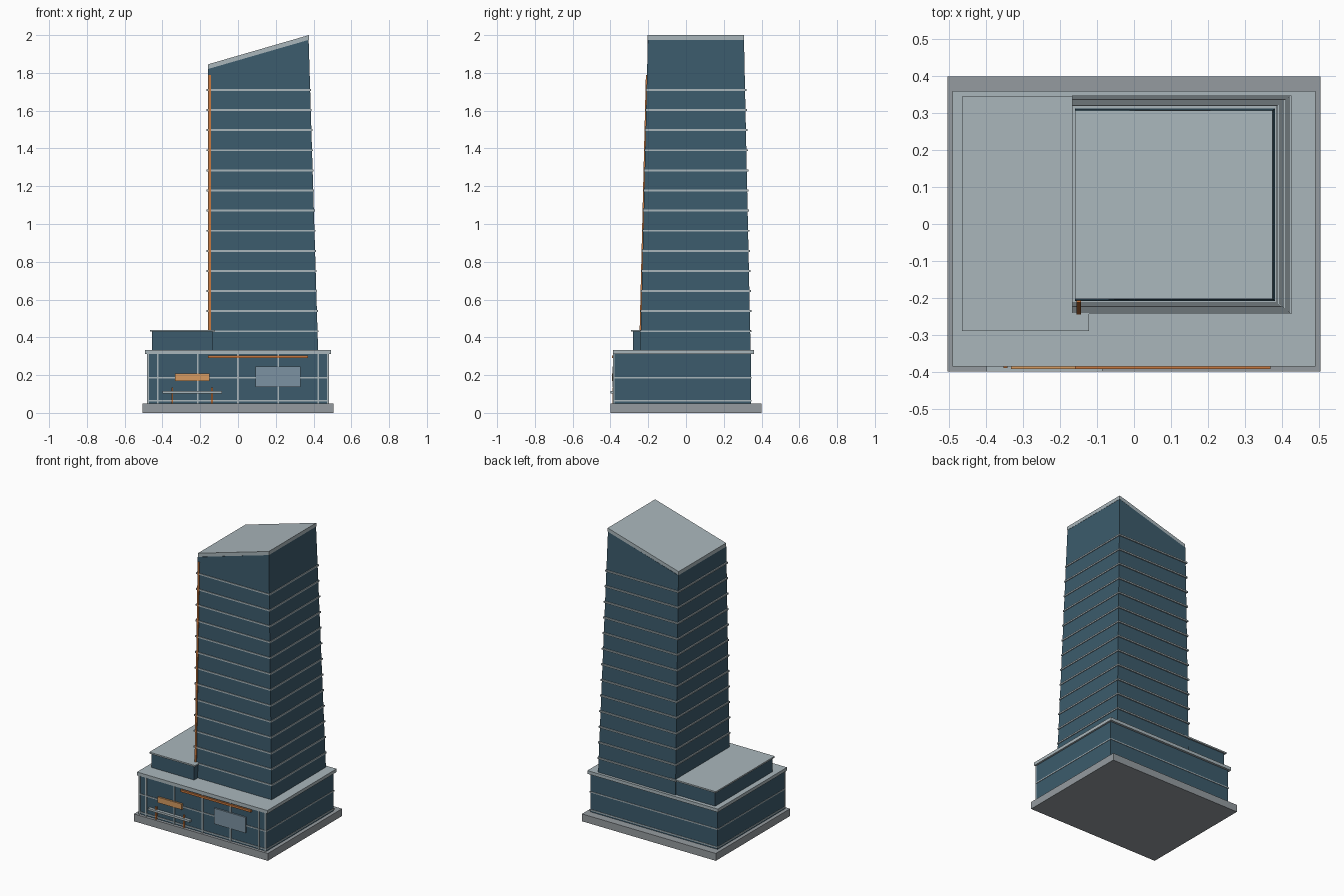
import bpy

if "Cube" in bpy.data.objects:
    bpy.data.objects.remove(bpy.data.objects["Cube"])


def mat(name, r, g, b):
    m = bpy.data.materials.new(name)
    m.diffuse_color = (r, g, b, 1)
    m.use_nodes = True
    m.node_tree.nodes["Principled BSDF"].inputs["Base Color"].default_value = m.diffuse_color
    return m


GLASS = mat("blue_glass", 0.045, 0.105, 0.15)
TRIM = mat("light_trim", 0.40, 0.47, 0.50)
STONE = mat("grey_stone", 0.30, 0.33, 0.35)
ORANGE = mat("orange_accent", 0.58, 0.19, 0.05)
AMBER = mat("amber_panel", 0.68, 0.33, 0.12)
PANE = mat("pale_glass", 0.20, 0.29, 0.36)


def prism(name, bottom, top, material):
    """Six-sided solid from two rings of four points."""
    me = bpy.data.meshes.new(name)
    faces = [(3, 2, 1, 0), (4, 5, 6, 7)]
    faces += [(i, (i + 1) % 4, (i + 1) % 4 + 4, i + 4) for i in range(4)]
    me.from_pydata(bottom + top, [], faces)
    me.materials.append(material)
    ob = bpy.data.objects.new(name, me)
    bpy.context.collection.objects.link(ob)
    return ob


def ring(x0, x1, y0, y1, z0, z1=None):
    """Rectangle, optionally rising from z0 on the left to z1 on the right."""
    z1 = z0 if z1 is None else z1
    return [(x0, y0, z0), (x1, y0, z1), (x1, y1, z1), (x0, y1, z0)]


def box(name, x0, x1, y0, y1, z0, z1, material):
    return prism(name, ring(x0, x1, y0, y1, z0), ring(x0, x1, y0, y1, z1), material)


# Plinth and podium
box("plinth", -0.505, 0.505, -0.40, 0.40, 0, 0.05, STONE)
box("podium", -0.48, 0.48, -0.38, 0.345, 0.05, 0.312, GLASS)
box("podium_roof", -0.492, 0.492, -0.386, 0.36, 0.312, 0.334, TRIM)
for i, z in enumerate((0.064, 0.187)):
    box(f"podium_rail_{i}", -0.483, 0.483, -0.384, 0.348, z - 0.004, z + 0.004, TRIM)
for i, x in enumerate((-0.476, -0.425, -0.213, 0, 0.213, 0.425, 0.476)):
    box(f"podium_mullion_{i}", x - 0.005, x + 0.005, -0.386, -0.378, 0.05, 0.312, TRIM)

# Side block on the podium roof
box("side_block", -0.455, -0.135, -0.28, 0.335, 0.334, 0.43, GLASS)
box("side_block_roof", -0.466, -0.122, -0.29, 0.345, 0.43, 0.44, TRIM)

# Tapered tower: left wall vertical, other walls leaning in, sloped top
Z0, Z1 = 0.334, 1.975


def section(z):
    t = (z - Z0) / (Z1 - Z0)
    return -0.16, 0.424 - 0.05 * t, -0.242 + 0.04 * t, 0.342 - 0.035 * t


zl = 1.82
a, b = section(zl), section(Z1)
top = [(a[0], a[2], zl), (b[1], b[2], Z1), (b[1], b[3], Z1), (a[0], a[3], zl)]
prism("tower", ring(*section(Z0), Z0), top, GLASS)
prism("tower_roof", ring(-0.16, 0.375, -0.203, 0.308, 1.82, 1.975),
      ring(-0.16, 0.375, -0.203, 0.308, 1.845, 2.0), TRIM)

# Floor bands around the tower
for i in range(13):
    z = 0.432 + i * 0.1065
    x0, x1, y0, y1 = section(z)
    box(f"floor_band_{i}", x0 - 0.008, x1 + 0.005, y0 - 0.004, y1 + 0.008,
        z - 0.005, z + 0.005, TRIM)

# Orange fin following the tower's front left corner
yb, yt = section(0.44)[2], section(1.79)[2]
prism("corner_fin", ring(-0.156, -0.144, yb - 0.006, yb + 0.006, 0.44),
      ring(-0.156, -0.144, yt - 0.006, yt + 0.006, 1.79), ORANGE)

# Front fittings
box("accent_strip", -0.16, 0.37, -0.392, -0.378, 0.29, 0.304, ORANGE)
box("entrance_panel", -0.333, -0.15, -0.392, -0.378, 0.17, 0.208, AMBER)
box("display_window", 0.092, 0.33, -0.390, -0.378, 0.138, 0.245, PANE)
box("entrance_canopy", -0.40, -0.085, -0.40, -0.378, 0.103, 0.117, TRIM)
for i, x in enumerate((-0.348, -0.137)):
    box(f"entrance_post_{i}", x - 0.005, x + 0.005, -0.39, -0.378, 0.05, 0.135, ORANGE)
